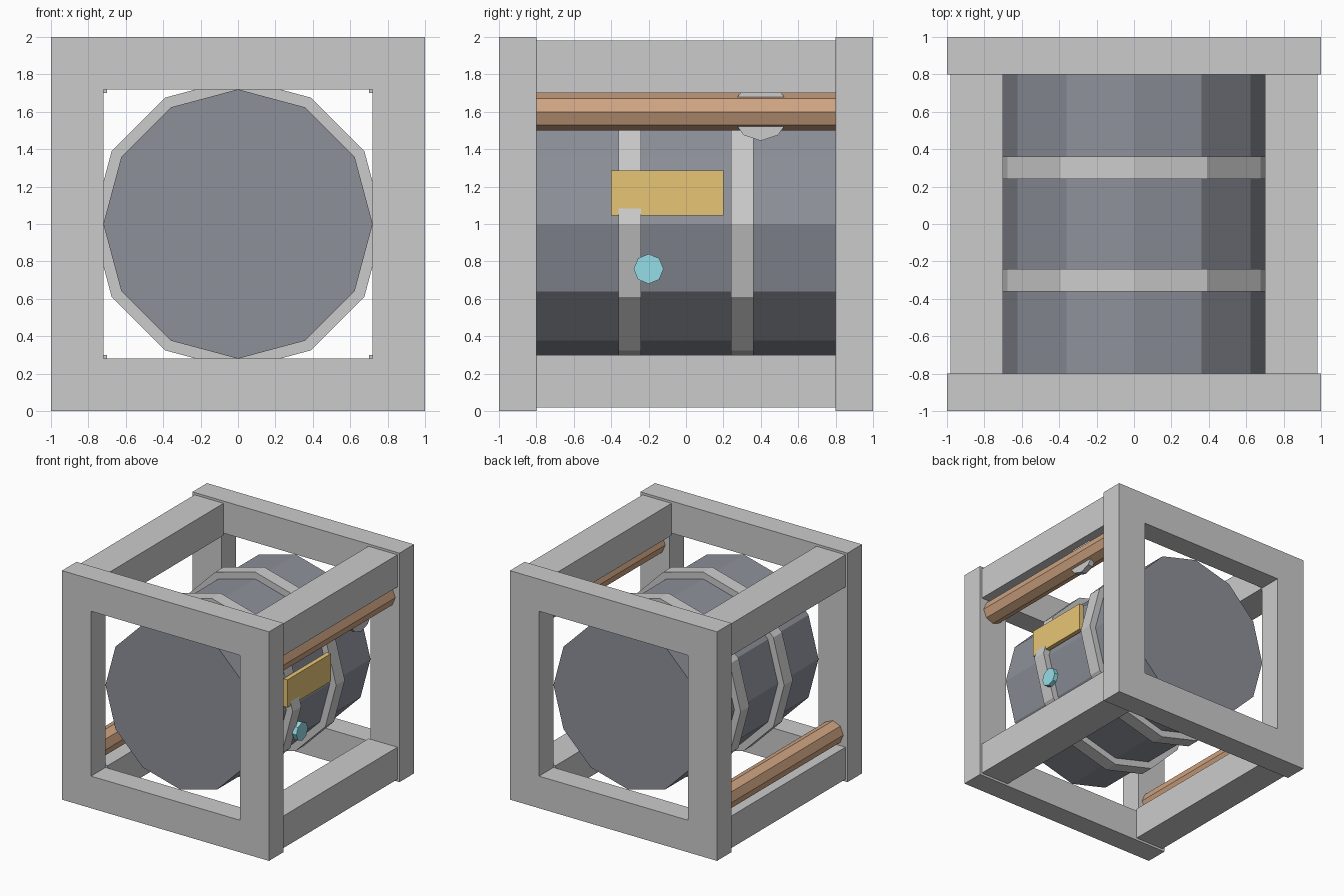
import bpy
from math import sin, cos, pi

if "Cube" in bpy.data.objects:
    bpy.data.objects.remove(bpy.data.objects["Cube"])


def material(name, rgb):
    m = bpy.data.materials.new(name)
    m.diffuse_color = (*rgb, 1)
    m.use_nodes = True
    m.node_tree.nodes["Principled BSDF"].inputs["Base Color"].default_value = m.diffuse_color
    return m


def make(name, verts, faces, mat=None):
    me = bpy.data.meshes.new(name)
    me.from_pydata(verts, [], faces)
    ob = bpy.data.objects.new(name, me)
    bpy.context.collection.objects.link(ob)
    if mat:
        me.materials.append(mat)
    # consistent outward normals
    import bmesh
    bm = bmesh.new()
    bm.from_mesh(me)
    bmesh.ops.recalc_face_normals(bm, faces=bm.faces)
    bm.to_mesh(me)
    bm.free()
    return ob


def prism(name, axis, sides, radius, center, depth, mat=None):
    """Flat-sided cylinder along x or y with one corner pointing straight up."""
    verts = []
    for d in (-depth / 2, depth / 2):
        for i in range(sides):
            a = 2 * pi * i / sides
            s, c = radius * sin(a), radius * cos(a)
            off = (d, s, c) if axis == 'x' else (s, d, c)
            verts.append([p + o for p, o in zip(center, off)])
    n = sides
    faces = [(i, (i + 1) % n, n + (i + 1) % n, n + i) for i in range(n)]
    faces += [tuple(range(n)), tuple(range(n, 2 * n))]
    return make(name, verts, faces, mat)


def box(name, x, y, z, mat=None):
    verts = [(a, b, c) for a in x for b in y for c in z]
    faces = [(0, 1, 3, 2), (4, 5, 7, 6), (0, 1, 5, 4),
             (2, 3, 7, 6), (0, 2, 6, 4), (1, 3, 7, 5)]
    return make(name, verts, faces, mat)


def end_frame(name, y0, y1):
    """Square frame with a square opening."""
    corners = [(-1, -1), (1, -1), (1, 1), (-1, 1)]
    verts = [(h * cx, y, 1 + h * cz) for y, h in
             ((y0, 1), (y0, 0.72), (y1, 0.72), (y1, 1)) for cx, cz in corners]
    faces = []
    for ring in range(4):
        a, b = ring * 4, (ring + 1) % 4 * 4
        for i in range(4):
            j = (i + 1) % 4
            faces.append((a + i, a + j, b + j, b + i))
    return make(name, verts, faces)


dark = material("dark_metal", (0.27, 0.28, 0.32))
copper = material("copper", (0.62, 0.37, 0.22))
yellow = material("yellow", (0.80, 0.56, 0.18))
cyan = material("cyan", (0.30, 0.72, 0.80))

# Outer cage
end_frame("front_frame", -1, -0.8)
end_frame("back_frame", 0.8, 1)
for sx, side in ((-1, "left"), (1, "right")):
    for zc, level in ((0.16, "lower"), (1.84, "upper")):
        xc = sx * 0.84
        box(f"{level}_{side}_beam", (xc - 0.14, xc + 0.14), (-0.8, 0.8),
            (zc - 0.14, zc + 0.14))

# Drum with two raised bands
prism("drum", 'y', 12, 0.72, (0, 0, 1), 1.6, dark)
for y, where in ((-0.3, "front"), (0.3, "back")):
    prism(f"{where}_band", 'y', 12, 0.78, (0, y, 1), 0.12)

# Pipes at opposite edges, valve wheel on the upper one
prism("upper_pipe", 'y', 8, 0.1, (0.86, 0, 1.6), 1.6, copper)
prism("lower_pipe", 'y', 8, 0.1, (-0.86, 0, 0.4), 1.6, copper)
prism("valve_wheel", 'x', 10, 0.155, (0.885, 0.4, 1.6), 0.05)

# Label plate and gauge on the right side
box("label_plate", (0.718, 0.758), (-0.4, 0.2), (1.045, 1.287), yellow)
prism("gauge", 'x', 8, 0.08, (0.74, -0.2, 0.76), 0.04, cyan)
